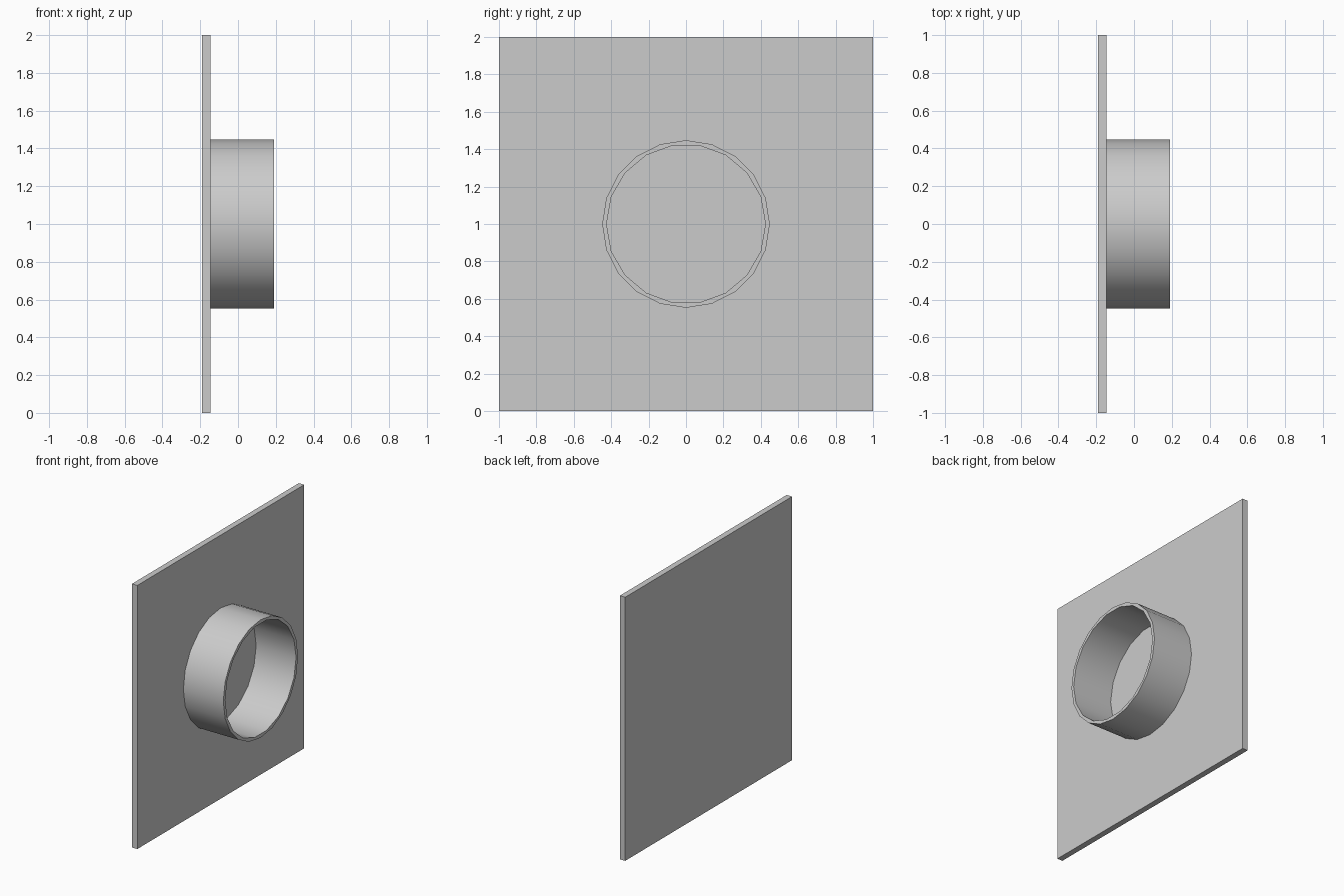
import bpy, bmesh
from math import cos, sin, tau, radians

if "Cube" in bpy.data.objects:
    bpy.data.objects.remove(bpy.data.objects["Cube"], do_unlink=True)

# Single grey material
grey = bpy.data.materials.new("light_grey")
grey.use_nodes = True
colour = (0.6, 0.6, 0.6, 1)
grey.diffuse_color = colour
grey.node_tree.nodes["Principled BSDF"].inputs["Base Color"].default_value = colour

BACK, FACE, RIM = -0.19, -0.145, 0.19   # x of plate back, plate face, collar rim
CENTRE_Z = 1.0


def add_object(name, bm):
    bmesh.ops.recalc_face_normals(bm, faces=bm.faces)
    mesh = bpy.data.meshes.new(name)
    bm.to_mesh(mesh)
    bm.free()
    mesh.materials.append(grey)
    obj = bpy.data.objects.new(name, mesh)
    bpy.context.collection.objects.link(obj)
    return obj


def add_wall(bm, radius, sides):
    """Open tube along x; returns its back and front edge loops."""
    rings = []
    for x in (FACE, RIM):
        rings.append([bm.verts.new((x, radius * cos(tau * i / sides),
                                    CENTRE_Z + radius * sin(tau * i / sides)))
                      for i in range(sides)])
    back, front = rings
    for i in range(sides):
        j = (i + 1) % sides
        bm.faces.new((back[i], back[j], front[j], front[i]))
    return [[bm.edges.get((r[i], r[(i + 1) % sides])) for i in range(sides)]
            for r in rings]


# Square mounting plate
bm = bmesh.new()
bmesh.ops.create_cube(bm, size=1)
bmesh.ops.scale(bm, vec=(FACE - BACK, 2, 2), verts=bm.verts)
bmesh.ops.translate(bm, vec=((FACE + BACK) / 2, 0, CENTRE_Z), verts=bm.verts)
add_object("square_plate", bm)

# Round collar: outer and inner walls joined by flat annular ends
bm = bmesh.new()
outer = add_wall(bm, 0.448, 20)
inner = add_wall(bm, 0.425, 18)
for outer_loop, inner_loop in zip(outer, inner):
    bmesh.ops.triangle_fill(bm, edges=outer_loop + inner_loop,
                            use_beauty=True, normal=(1, 0, 0))
collar = add_object("round_collar", bm)

bpy.ops.object.select_all(action='DESELECT')
collar.select_set(True)
bpy.context.view_layer.objects.active = collar
bpy.ops.object.shade_smooth_by_angle(angle=radians(35))
